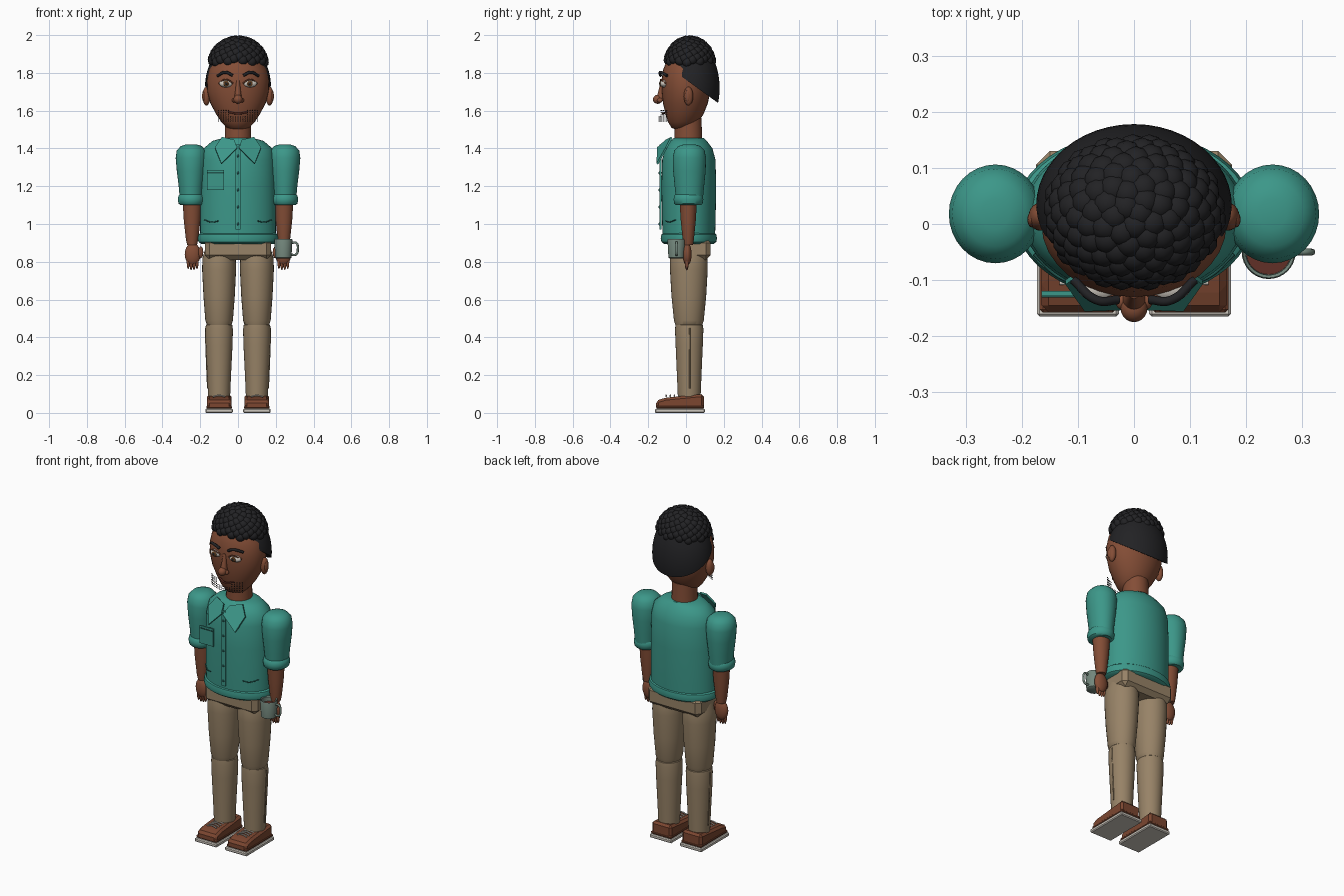
import bpy, bmesh, math
from mathutils import Vector

cube = bpy.data.objects.get("Cube")
if cube:
    bpy.data.objects.remove(cube, do_unlink=True)


def material(name, r, g, b):
    m = bpy.data.materials.new(name)
    m.use_nodes = True
    m.diffuse_color = (r, g, b, 1)
    m.node_tree.nodes["Principled BSDF"].inputs["Base Color"].default_value = (r, g, b, 1)
    return m


SKIN = material("brown skin", .23, .075, .037)
HAIR = material("black hair", .016, .016, .018)
TEAL = material("teal shirt", .045, .31, .25)
SEAM = material("dark teal stitching", .015, .09, .075)
KHAKI = material("khaki trousers", .31, .225, .135)
LEATHER = material("brown leather", .2, .062, .03)
WHITE = material("off white", .62, .58, .52)
MUG = material("grey green mug", .17, .24, .2)
IRIS = material("hazel iris", .12, .05, .015)
LIPS = material("dark lips", .12, .03, .02)


def finish(name, bm, mat, angle=40):
    bmesh.ops.recalc_face_normals(bm, faces=bm.faces)
    me = bpy.data.meshes.new(name)
    bm.to_mesh(me)
    bm.free()
    me.materials.append(mat)
    ob = bpy.data.objects.new(name, me)
    bpy.context.collection.objects.link(ob)
    bpy.ops.object.select_all(action='DESELECT')
    ob.select_set(True)
    bpy.context.view_layer.objects.active = ob
    if angle:
        bpy.ops.object.shade_smooth_by_angle(angle=math.radians(angle))
    return ob


def loft(name, rings, mat, x=0, y=0, seg=32):
    """Stack of ellipses; each ring is (z, rx, ry) with an optional y shift."""
    bm = bmesh.new()
    loops = []
    for z, rx, ry, *dy in rings:
        cy = y + (dy[0] if dy else 0)
        loops.append([bm.verts.new((x + rx * math.cos(a), cy + ry * math.sin(a), z))
                      for a in (2 * math.pi * i / seg for i in range(seg))])
    for lo, hi in zip(loops, loops[1:]):
        for i in range(seg):
            j = (i + 1) % seg
            bm.faces.new((lo[i], lo[j], hi[j], hi[i]))
    bm.faces.new(loops[0])
    bm.faces.new(loops[-1])
    return finish(name, bm, mat)


def ellipsoids(name, spots, radii, mat, detail=3):
    """One object holding equal ellipsoids at every spot."""
    bm = bmesh.new()
    for p in spots:
        new = bmesh.ops.create_icosphere(bm, subdivisions=detail, radius=1)["verts"]
        bmesh.ops.scale(bm, vec=radii, verts=new)
        bmesh.ops.translate(bm, vec=p, verts=new)
    return finish(name, bm, mat)


def plate(name, pts, vec, mat, bevel=0):
    """Polygon extruded along a vector, with optional chamfer."""
    bm = bmesh.new()
    f = bm.faces.new([bm.verts.new(p) for p in pts])
    ext = bmesh.ops.extrude_face_region(bm, geom=[f], use_keep_orig=True)["geom"]
    bmesh.ops.translate(bm, vec=vec, verts=[v for v in ext if isinstance(v, bmesh.types.BMVert)])
    bmesh.ops.recalc_face_normals(bm, faces=bm.faces)
    if bevel:
        bmesh.ops.bevel(bm, geom=bm.edges[:], offset=bevel, segments=1, affect='EDGES')
    return finish(name, bm, mat, 0)


def box(name, x0, x1, y0, y1, z0, z1, mat, bevel=0):
    return plate(name, [(x0, y0, z0), (x1, y0, z0), (x1, y1, z0), (x0, y1, z0)],
                 (0, 0, z1 - z0), mat, bevel)


def tube(name, pts, radius, mat):
    cu = bpy.data.curves.new(name, 'CURVE')
    cu.dimensions = '3D'
    cu.bevel_depth, cu.bevel_resolution, cu.use_fill_caps = radius, 2, True
    sp = cu.splines.new('BEZIER')
    sp.bezier_points.add(len(pts) - 1)
    for bp, p in zip(sp.bezier_points, pts):
        bp.co = p
        bp.handle_left_type = bp.handle_right_type = 'AUTO'
    cu.materials.append(mat)
    ob = bpy.data.objects.new(name, cu)
    bpy.context.collection.objects.link(ob)
    return ob


# Head and neck
loft("head", [(1.5, .03, .03, -.025), (1.51, .058, .055, -.022), (1.54, .088, .08, -.015),
              (1.58, .115, .1, -.008), (1.64, .147, .119, -.003), (1.7, .163, .128),
              (1.76, .165, .13), (1.82, .152, .12), (1.88, .115, .095), (1.92, .05, .05)], SKIN)
loft("neck", [(1.4, .075, .075), (1.46, .07, .073), (1.56, .07, .07)], SKIN, y=.012)

# Nose and mouth
loft("nose_bridge", [(1.655, .022, .024), (1.7, .015, .016, .006), (1.76, .009, .01, .014)],
     SKIN, y=-.137, seg=16)
ellipsoids("nose_tip", [(0, -.15, 1.66)], (.024, .025, .024), SKIN)
ellipsoids("nostrils", [(-.02, -.138, 1.655), (.02, -.138, 1.655)], (.013, .015, .013), SKIN)
tube("mouth", [(-.048, -.105, 1.592), (0, -.123, 1.584), (.048, -.105, 1.592)], .005, LIPS)

# Stubble dots around the jaw
dots = []
for row in range(6):
    z = 1.545 + row * .011
    for col in range(-8, 9):
        dx = col * .0128
        if abs(dx) > .05 or z < 1.57:
            dots.append((dx, -.142 + 3.8 * dx * dx, z))
ellipsoids("stubble", dots, (.0035, .0035, .0035), HAIR, 1)

# Hair: sliced cap topped with spiralled curls
bm = bmesh.new()
bmesh.ops.create_uvsphere(bm, u_segments=48, v_segments=32, radius=1)
bmesh.ops.scale(bm, vec=(.175, .148, .245), verts=bm.verts)
bmesh.ops.translate(bm, vec=(0, .03, 1.72), verts=bm.verts)
cut = bmesh.ops.bisect_plane(bm, geom=bm.verts[:] + bm.edges[:] + bm.faces[:],
                             plane_co=(0, -.11, 1.843), plane_no=(0, -.206, -.285), clear_outer=True)
bmesh.ops.contextual_create(bm, geom=[e for e in cut["geom_cut"] if isinstance(e, bmesh.types.BMEdge)])
finish("hair_cap", bm, HAIR)

curls = []
for i in range(125):
    h = 1 - .9 * (i + .3) / 125
    r, a = math.sqrt(1 - h * h), i * math.pi * (3 - math.sqrt(5))
    curls.append((.138 * r * math.cos(a), .02 + .115 * r * math.sin(a), 1.842 + .13 * h))
ellipsoids("hair_curls", curls, (.028, .028, .028), HAIR, 2)

# Torso, hem and trouser waist
loft("shirt_body", [(.91, .2, .138), (1.0, .2, .141), (1.2, .199, .145), (1.34, .195, .141),
                    (1.4, .182, .125), (1.44, .135, .095), (1.455, .08, .08)], TEAL, y=.015, seg=48)
loft("shirt_hem", [(.895, .195, .132), (.905, .209, .145), (.925, .214, .149),
                   (.945, .209, .145), (.955, .195, .132)], TEAL, y=.015, seg=48)
box("trouser_waist", -.175, .175, -.085, .13, .81, .925, KHAKI, .025)

# Shirt front
box("shirt_placket", -.013, .013, -.139, -.131, .97, 1.42, TEAL)
ellipsoids("shirt_buttons", [(0, -.141, 1.0 + i * .09) for i in range(5)], (.007, .005, .007), SEAM, 2)
box("chest_pocket", -.165, -.075, -.128, -.119, 1.18, 1.285, TEAL)
box("chest_pocket_hem", -.165, -.075, -.131, -.127, 1.268, 1.274, SEAM)

for s, side in ((1, "left"), (-1, "right")):
    # Collar and hip pocket stitching
    plate(side + "_collar", [(s * .085, -.072, 1.455), (s * .122, -.1, 1.4), (s * .088, -.148, 1.315),
                             (s * .004, -.145, 1.4), (s * .02, -.1, 1.44)],
          (0, -.008, .006), TEAL)
    tube(side + "_hip_stitch", [(s * .105, -.107, 1.015), (s * .14, -.09, 1.01), (s * .178, -.054, 1.022)],
         .003, SEAM)

    # Ears, eyes and brows
    ellipsoids(side + "_ear", [(s * .167, .013, 1.677)], (.021, .025, .05), SKIN)
    ellipsoids(side + "_inner_ear", [(s * .182, .008, 1.677)], (.008, .014, .03), SKIN)
    ellipsoids(side + "_eye", [(s * .063, -.116, 1.743)], (.037, .022, .02), WHITE)
    ellipsoids(side + "_iris", [(s * .063, -.135, 1.743)], (.015, .006, .015), IRIS)
    ellipsoids(side + "_pupil", [(s * .063, -.14, 1.743)], (.007, .003, .007), HAIR)
    tube(side + "_eyelid", [(s * .025, -.126, 1.745), (s * .063, -.134, 1.764), (s * .102, -.108, 1.745)],
         .004, SKIN)
    tube(side + "_eyebrow", [(s * .028, -.135, 1.786), (s * .065, -.136, 1.803), (s * .108, -.1, 1.785)],
         .008, HAIR)

    # Sleeve, cuff and forearm
    ax = s * .247
    loft(side + "_sleeve", [(1.12, .06, .07), (1.2, .067, .078), (1.28, .077, .086), (1.35, .083, .088),
                            (1.39, .077, .08), (1.413, .055, .058), (1.422, .025, .027)], TEAL, ax, .018)
    loft(side + "_cuff", [(1.1, .058, .066), (1.108, .068, .075), (1.13, .072, .079),
                          (1.15, .068, .075), (1.16, .058, .066)], TEAL, ax, .013)
    loft(side + "_forearm", [(.89, .026, .026), (.92, .033, .03), (1.02, .044, .04), (1.12, .05, .046)],
         SKIN, s * .243, .012)

    # Hand
    ellipsoids(side + "_palm", [(s * .24, .006, .84)], (.042, .024, .06), SKIN)
    ellipsoids(side + "_fingers", [(s * (.217 + i * .0155), .004, .79 + .006 * abs(i - 1.5)) for i in range(4)],
               (.0085, .011, .038), SKIN, 2)
    ellipsoids(side + "_thumb", [(s * .197, -.004, .85)], (.014, .013, .032), SKIN, 2)

    # Trouser leg with outer seam
    lx = s * .1
    loft(side + "_thigh", [(.45, .045, .05), (.462, .064, .07), (.49, .073, .079), (.62, .083, .092),
                           (.76, .09, .1), (.82, .088, .1), (.88, .07, .085)], KHAKI, lx, .015)
    loft(side + "_shin", [(.08, .058, .06), (.2, .063, .065), (.36, .071, .072), (.44, .073, .075),
                          (.465, .07, .073), (.48, .05, .055)], KHAKI, lx, .017)
    tube(side + "_trouser_seam", [(s * .161, .02, .13), (s * .168, .02, .3), (s * .173, .02, .45)],
         .003, KHAKI)

    # Shoe
    x0, w = lx - .065, .13
    box(side + "_sole", lx - .073, lx + .073, -.165, .1, 0, .022, WHITE, .005)
    plate(side + "_shoe", [(x0, -.158, .018), (x0, -.158, .065), (x0, -.11, .08), (x0, -.03, .088),
                           (x0, .094, .1), (x0, .094, .018)], (w, 0, 0), LEATHER, .013)
    box(side + "_shoe_strap", lx - .068, lx + .068, -.158, .096, .022, .04, LEATHER, .006)
    for i in range(4):
        y = -.105 + i * .022
        tube(side + "_lace", [(lx - .032, y, .086), (lx, y, .093), (lx + .032, y, .086)], .004, WHITE)

# Mug in the left hand
mx, my = .24, -.05
loft("mug", [(.817, .036, .036), (.822, .043, .043), (.915, .048, .048), (.92, .046, .046),
             (.915, .041, .041), (.85, .038, .038)], MUG, mx, my)
loft("drink", [(.885, .0405, .0405), (.89, .0405, .0405)], LIPS, mx, my)
tube("mug_handle", [(mx + .042, my, .9), (mx + .068, my, .9), (mx + .077, my, .87),
                    (mx + .066, my, .838), (mx + .04, my, .838)], .006, MUG)
